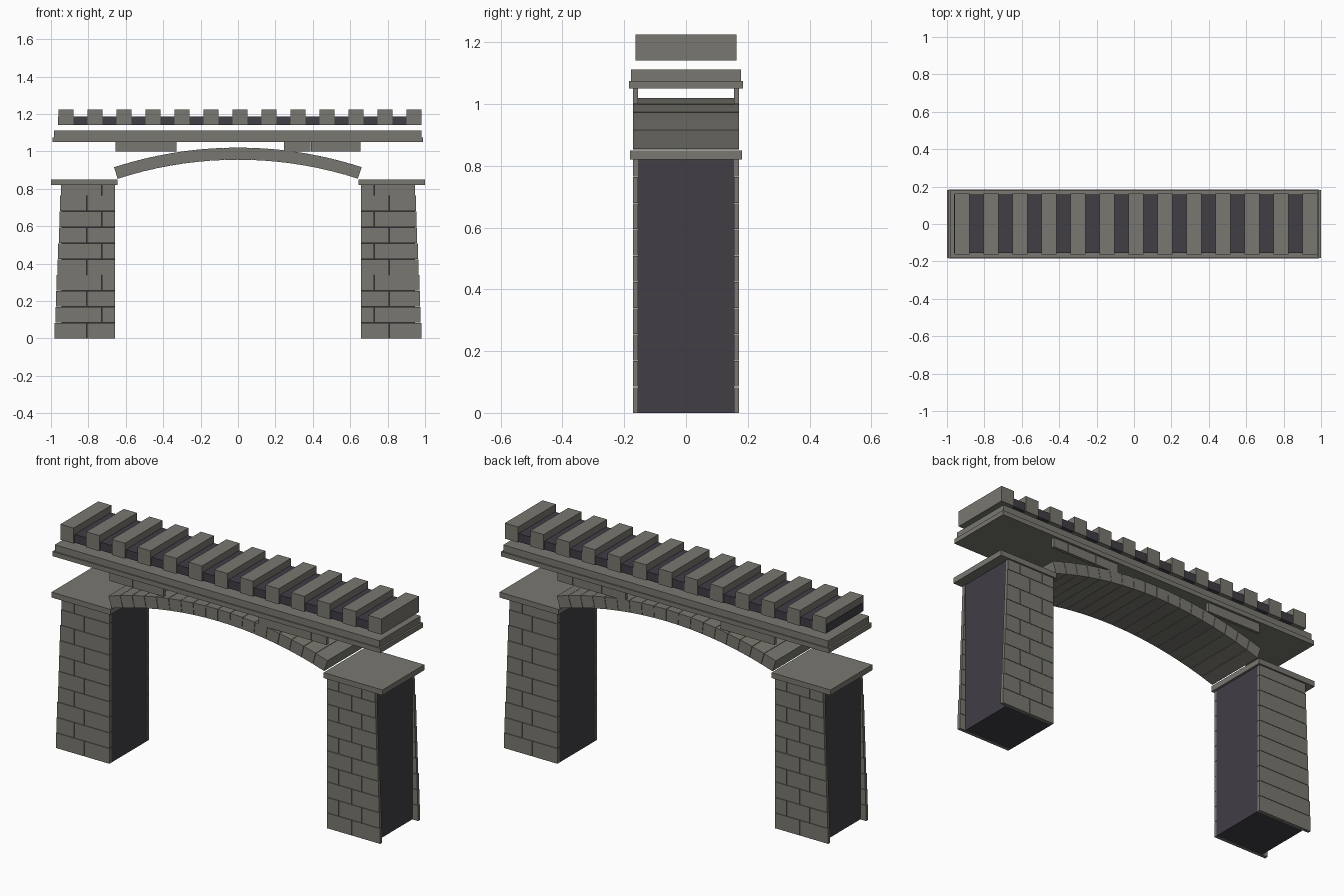
import bpy, bmesh, math
from mathutils import Matrix, Vector

if "Cube" in bpy.data.objects:
    bpy.data.objects.remove(bpy.data.objects["Cube"], do_unlink=True)


def make_material(name, rgb):
    mat = bpy.data.materials.new(name)
    mat.use_nodes = True
    mat.diffuse_color = (*rgb, 1)
    mat.node_tree.nodes["Principled BSDF"].inputs["Base Color"].default_value = (*rgb, 1)
    return mat


STONE = make_material("warm grey stone", (0.19, 0.185, 0.16))
DARK = make_material("dark core stone", (0.052, 0.048, 0.06))


def finish(bm, name, mat):
    bmesh.ops.recalc_face_normals(bm, faces=bm.faces)
    mesh = bpy.data.meshes.new(name)
    bm.to_mesh(mesh)
    bm.free()
    mesh.materials.append(mat)
    obj = bpy.data.objects.new(name, mesh)
    bpy.context.collection.objects.link(obj)
    return obj


def add_box(bm, x0, x1, y0, y1, z0, z1):
    centre = Vector((x0 + x1, y0 + y1, z0 + z1)) / 2
    size = (abs(x1 - x0), abs(y1 - y0), abs(z1 - z0), 1)
    bmesh.ops.create_cube(bm, size=1, matrix=Matrix.Translation(centre) @ Matrix.Diagonal(size))


def box(name, mat, *bounds):
    bm = bmesh.new()
    add_box(bm, *bounds)
    return finish(bm, name, mat)


FACE_IN, FACE_OUT = 0.155, 0.172   # depth of the facing stones
INNER, GAP = 0.657, 0.002
PIER_TOP, ROW = 0.82, 0.085

# Piers: dark core, tapering courses of facing stones, cap slab
for label, side in (("left", 1), ("right", -1)):
    box(label + "_pier_core", DARK, side * INNER, side * 0.945,
        -FACE_IN, FACE_IN, 0, PIER_TOP)
    box(label + "_pier_cap", STONE, side * 0.645, side * 1.0, -0.181, 0.181, PIER_TOP, 0.85)
    bm = bmesh.new()
    for row in range(math.ceil(PIER_TOP / ROW)):
        z0 = row * ROW
        z1 = min(z0 + ROW - GAP, PIER_TOP)
        outer = 0.98 - 0.035 * z0 / PIER_TOP
        joints = [INNER, 0.73, 0.87, outer] if row % 2 else [INNER, 0.81, outer]
        for a, b in zip(joints, joints[1:]):
            end = b if b == outer else b - GAP
            for y in (1, -1):
                add_box(bm, side * a, side * end, y * FACE_IN, y * FACE_OUT, z0, z1)
    finish(bm, label + "_pier_facing", STONE)

# Shallow arch of wedge stones on a continuous inner band
RADIUS, CROWN, HALF = 2.146, 1.02, math.radians(18)


def add_arc(bm, a0, a1, r0, r1, depth, steps=1):
    rings = []
    for i in range(steps + 1):
        a = a0 + (a1 - a0) * i / steps
        rings.append([bm.verts.new((r * math.sin(a), y, CROWN - RADIUS + r * math.cos(a)))
                      for r, y in ((r0, -depth), (r1, -depth), (r1, depth), (r0, depth))])
    for p, q in zip(rings, rings[1:]):
        for k in range(4):
            n = (k + 1) % 4
            bm.faces.new((p[k], p[n], q[n], q[k]))
    bm.faces.new(rings[0])
    bm.faces.new(rings[-1])


COUNT = 18
step = 2 * HALF / COUNT
bm = bmesh.new()
for i in range(COUNT):
    start = -HALF + i * step
    add_arc(bm, start, start + step - 0.001, RADIUS - 0.065, RADIUS, FACE_OUT)
finish(bm, "arch_stones", STONE)
bm = bmesh.new()
add_arc(bm, -HALF + 0.002, HALF - 0.003, RADIUS - 0.06, RADIUS - 0.005, 0.165, COUNT)
finish(bm, "arch_band", STONE)

# Thin spandrel stones under both edges of the deck
bm = bmesh.new()
for a, b in ((-0.655, -0.517), (-0.515, -0.33), (0.245, 0.388), (0.39, 0.563), (0.565, 0.655)):
    for y in (1, -1):
        add_box(bm, a, b, y * FACE_IN, y * FACE_OUT, 1.0, 1.05)
finish(bm, "spandrel_stones", STONE)

# Deck: two stacked slabs
box("deck_lower_slab", STONE, -0.993, 0.99, -0.185, 0.185, 1.05, 1.075)
box("deck_upper_slab", STONE, -0.983, 0.98, -0.178, 0.178, 1.075, 1.112)

# Parapet: dark core crossed by evenly spaced stone blocks
box("parapet_core", DARK, -0.962, 0.945, -0.155, 0.158, 1.142, 1.187)
bm = bmesh.new()
for i in range(13):
    x = -0.919 + i * 0.155
    add_box(bm, x - 0.04, x + 0.04, -0.163, 0.163, 1.14, 1.225)
finish(bm, "parapet_blocks", STONE)
